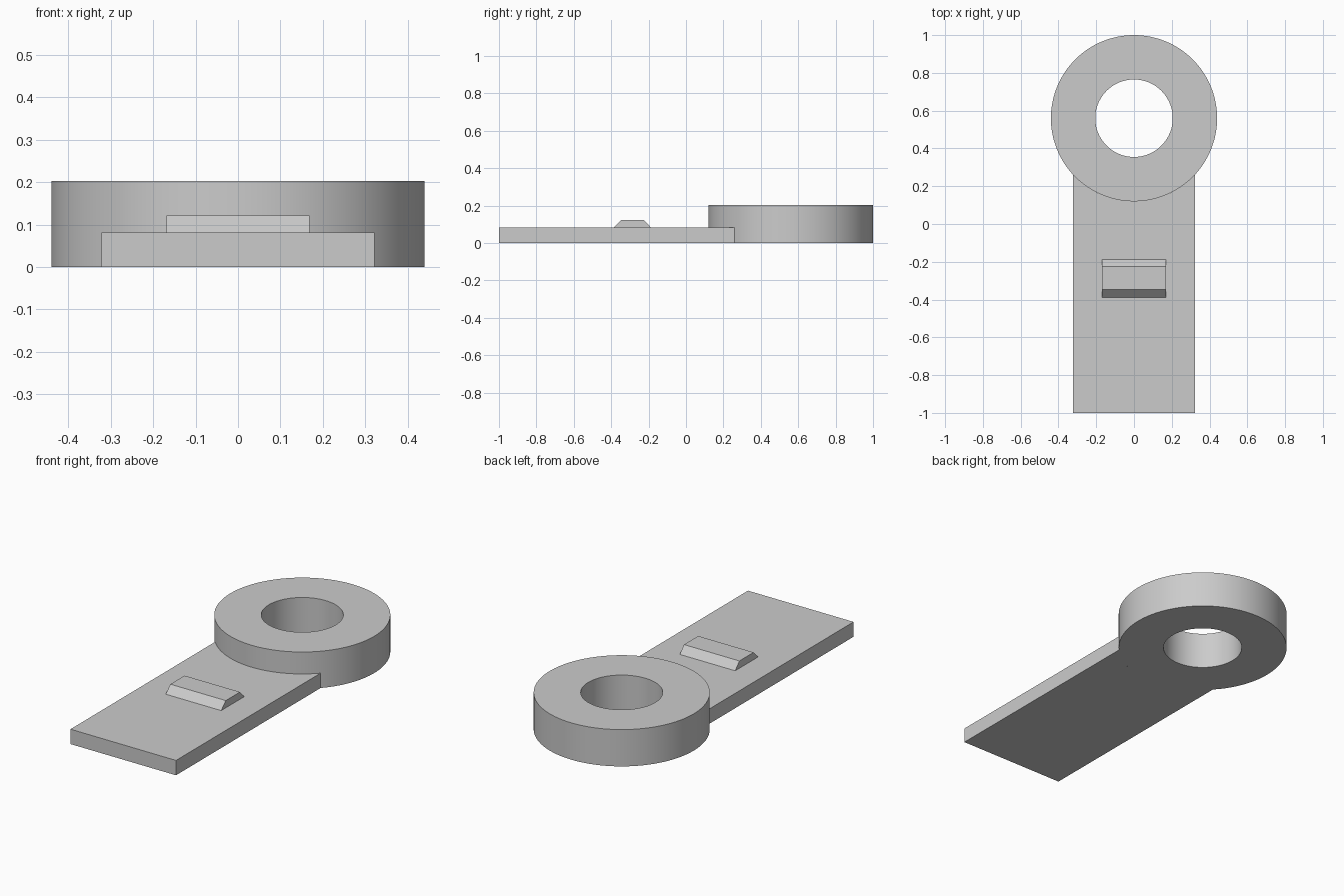
import bpy, bmesh, math

cube = bpy.data.objects.get("Cube")
if cube:
    bpy.data.objects.remove(cube, do_unlink=True)

RING_Y, OUTER, INNER, RING_H = 0.56, 0.44, 0.205, 0.203
HALF_W, PLATE_H = 0.322, 0.082
SEGMENTS = 128

grey = bpy.data.materials.new("light grey")
grey.use_nodes = True
colour = (0.6, 0.6, 0.6, 1)
grey.diffuse_color = colour
grey.node_tree.nodes["Principled BSDF"].inputs["Base Color"].default_value = colour


def finish(name, bm, smooth=False):
    bmesh.ops.recalc_face_normals(bm, faces=bm.faces)
    mesh = bpy.data.meshes.new(name)
    bm.to_mesh(mesh)
    bm.free()
    mesh.materials.append(grey)
    obj = bpy.data.objects.new(name, mesh)
    bpy.context.collection.objects.link(obj)
    if smooth:
        bpy.ops.object.select_all(action="DESELECT")
        obj.select_set(True)
        bpy.context.view_layer.objects.active = obj
        bpy.ops.object.shade_smooth_by_angle(angle=math.radians(30))
    return obj


def extrude(name, outline, offset, smooth=False):
    """Closed outline pushed along an offset into a solid."""
    bm = bmesh.new()
    face = bm.faces.new([bm.verts.new(p) for p in outline])
    result = bmesh.ops.extrude_face_region(bm, geom=[face], use_keep_orig=True)
    verts = [v for v in result["geom"] if isinstance(v, bmesh.types.BMVert)]
    bmesh.ops.translate(bm, verts=verts, vec=offset)
    return finish(name, bm, smooth)


# Ring: rectangular section swept around the hole
bm = bmesh.new()
section = [(INNER, 0), (OUTER, 0), (OUTER, RING_H), (INNER, RING_H)]
loops = []
for i in range(SEGMENTS):
    a = math.tau * i / SEGMENTS
    loops.append([bm.verts.new((r * math.cos(a), RING_Y + r * math.sin(a), z))
                  for r, z in section])
for i, here in enumerate(loops):
    after = loops[(i + 1) % SEGMENTS]
    for j in range(4):
        k = (j + 1) % 4
        bm.faces.new((here[j], after[j], after[k], here[k]))
finish("ring", bm, smooth=True)

# Flat plate: its back end is a curve that meets the ring wall
spread = math.asin(HALF_W / OUTER)
steps = 32
arc = []
for i in range(steps + 1):
    a = spread * (1 - 2 * i / steps)
    arc.append((OUTER * math.sin(a), RING_Y - OUTER * math.cos(a), 0))
extrude("plate", [(-HALF_W, -1, 0), (HALF_W, -1, 0)] + arc, (0, 0, PLATE_H))

# Raised catch: trapezoid section running across the plate
catch = [(-0.388, PLATE_H), (-0.187, PLATE_H), (-0.224, 0.122), (-0.348, 0.122)]
extrude("catch", [(-0.169, y, z) for y, z in catch], (0.338, 0, 0))
